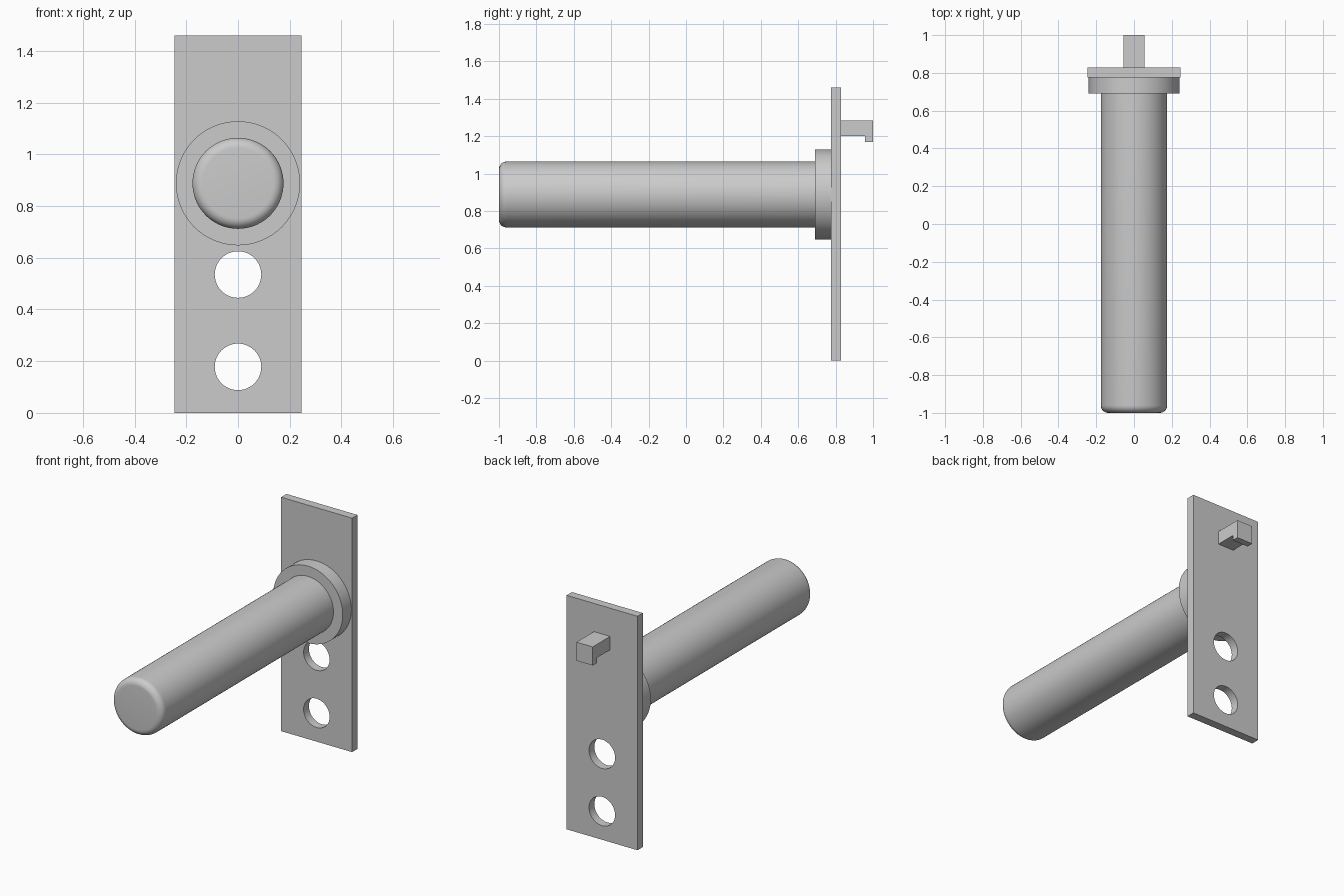
import bpy, bmesh
from math import sin, cos, pi, radians
from mathutils import Matrix

if "Cube" in bpy.data.objects:
    bpy.data.objects.remove(bpy.data.objects["Cube"])

PLATE_W, PLATE_H = 0.49, 1.46
PLATE_FRONT, PLATE_BACK = 0.775, 0.828
ROD_Z = 0.888


def new_object(name, bm):
    bmesh.ops.recalc_face_normals(bm, faces=bm.faces)
    mesh = bpy.data.meshes.new(name)
    bm.to_mesh(mesh)
    bm.free()
    obj = bpy.data.objects.new(name, mesh)
    bpy.context.collection.objects.link(obj)
    return obj


def smooth(obj, angle=35):
    bpy.ops.object.select_all(action='DESELECT')
    obj.select_set(True)
    bpy.context.view_layer.objects.active = obj
    bpy.ops.object.shade_smooth_by_angle(angle=radians(angle))


def lathe(name, profile, z, steps=72):
    """Spin (radius, y) points about a y-aligned axis at height z."""
    bm = bmesh.new()
    verts = [bm.verts.new((r, y, z)) for r, y in profile]
    edges = [bm.edges.new(pair) for pair in zip(verts, verts[1:])]
    bmesh.ops.spin(bm, geom=verts + edges, cent=(0, 0, z), axis=(0, 1, 0),
                   angle=2 * pi, steps=steps)
    bmesh.ops.remove_doubles(bm, verts=bm.verts, dist=1e-5)
    # Close both flat ends
    bmesh.ops.holes_fill(bm, edges=[e for e in bm.edges if e.is_boundary], sides=0)
    obj = new_object(name, bm)
    smooth(obj)
    return obj


def prism(name, outline, width):
    """Extrude a (y, z) outline symmetrically along x."""
    bm = bmesh.new()
    face = bm.faces.new([bm.verts.new((-width / 2, y, z)) for y, z in outline])
    side = bmesh.ops.extrude_face_region(bm, geom=[face])
    moved = [g for g in side['geom'] if isinstance(g, bmesh.types.BMVert)]
    bmesh.ops.translate(bm, verts=moved, vec=(width, 0, 0))
    return new_object(name, bm)


# Back plate with two screw holes
plate = prism("back_plate", [(PLATE_FRONT, 0), (PLATE_BACK, 0),
                             (PLATE_BACK, PLATE_H), (PLATE_FRONT, PLATE_H)], PLATE_W)
for i, z in enumerate((0.178, 0.535)):
    cutter = lathe(f"hole_cutter_{i + 1}", [(0.09, 0.7), (0.09, 0.9)], z, 48)
    cutter.hide_render = True
    cutter.hide_set(True)
    cut = plate.modifiers.new("screw_hole", 'BOOLEAN')
    cut.operation = 'DIFFERENCE'
    cut.solver = 'EXACT'
    cut.object = cutter

# Bake the holes so the walls can be smoothed
graph = bpy.context.evaluated_depsgraph_get()
drilled = bpy.data.meshes.new_from_object(plate.evaluated_get(graph))
plate.modifiers.clear()
plate.data = drilled
for o in [o for o in bpy.data.objects if o.name.startswith("hole_cutter")]:
    bpy.data.objects.remove(o)
smooth(plate)

# Collar against the plate
lathe("collar", [(0.24, 0.69), (0.24, PLATE_FRONT)], ROD_Z)

# Peg with a rounded front rim
R, F = 0.176, 0.04
rim = [(R - F + F * sin(a), -1 + F - F * cos(a)) for a in (pi / 2 * i / 8 for i in range(9))]
lathe("peg", rim + [(R, 0.70)], ROD_Z)

# Hook on the back with a downward lip
prism("rear_hook", [(PLATE_BACK, 1.20), (0.958, 1.20), (0.958, 1.168),
                    (1.0, 1.168), (1.0, 1.284), (PLATE_BACK, 1.284)], 0.112)
